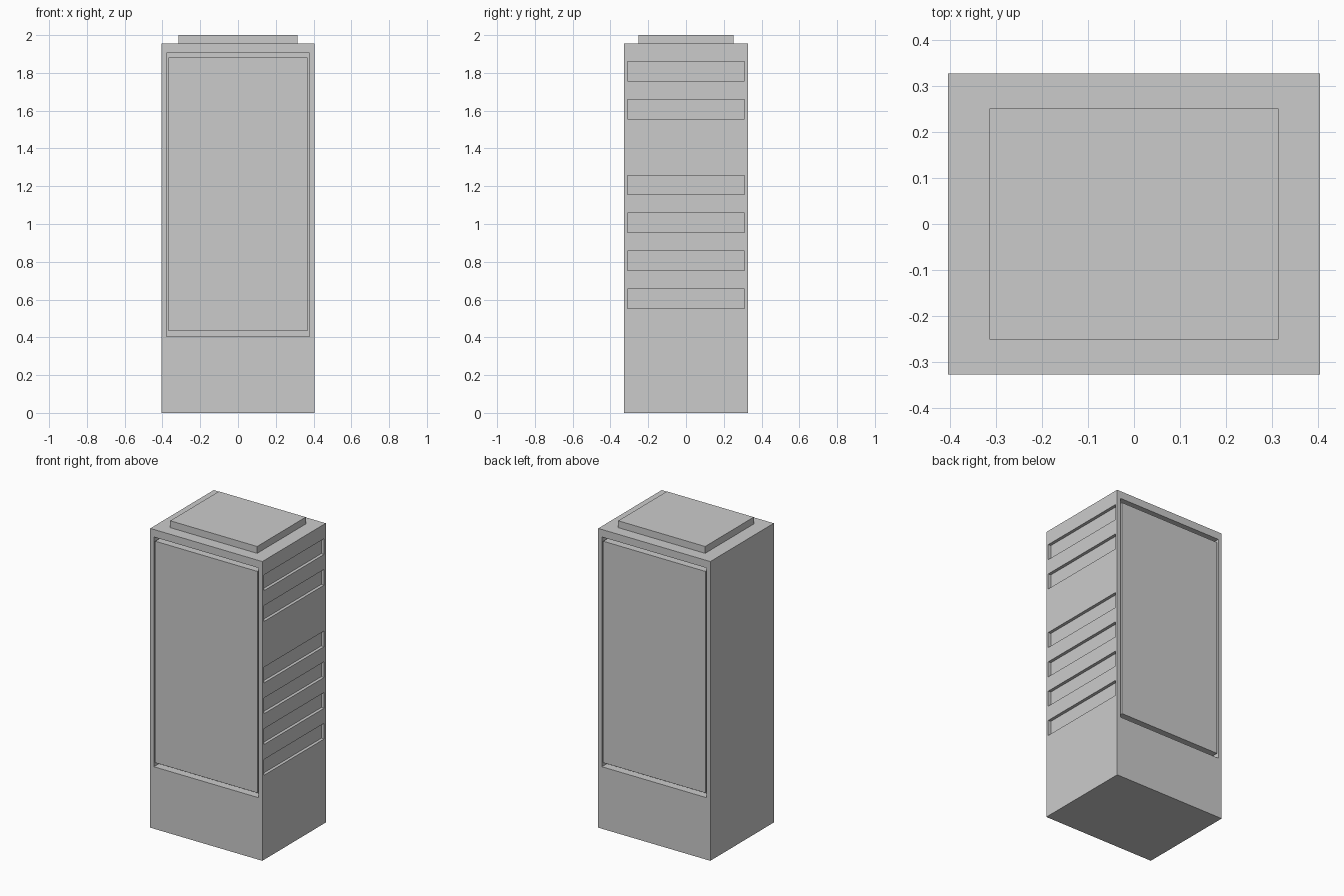
import bpy, bmesh
from mathutils import Matrix, Vector

if "Cube" in bpy.data.objects:
    bpy.data.objects.remove(bpy.data.objects["Cube"])

W, D, H = 0.81, 0.655, 1.955   # main tower body
GROOVE = 0.05                  # depth of the groove round the large panels
SLOT = 0.02                    # depth of the side slots


def boxes(name, bounds):
    """One object made of axis-aligned boxes, each given as (low, high) corners."""
    bm = bmesh.new()
    for lo, hi in bounds:
        lo, hi = Vector(lo), Vector(hi)
        m = Matrix.Translation((lo + hi) / 2) @ Matrix.Diagonal((*(hi - lo), 1))
        bmesh.ops.create_cube(bm, size=1, matrix=m)
    mesh = bpy.data.meshes.new(name)
    bm.to_mesh(mesh)
    bm.free()
    ob = bpy.data.objects.new(name, mesh)
    bpy.context.collection.objects.link(ob)
    return ob


def facade(side, half_x, z0, z1, inner, outer):
    """Box on the front (-1) or back (+1) between two distances from the centre."""
    ys = sorted((side * inner, side * outer))
    return (-half_x, ys[0], z0), (half_x, ys[1], z1)


# Tower body and roof block
body = boxes("tower_body", [((-W / 2, -D / 2, 0), (W / 2, D / 2, H))])
boxes("roof_block", [((-0.314, -0.251, H), (0.314, 0.251, 2.0))])

# Cutters: large recess on front and back, six slots on the right side only
cuts = [facade(s, 0.379, 0.405, 1.906, D / 2 - GROOVE, D / 2 + 0.1) for s in (-1, 1)]
for i in (0, 1, 2, 3, 5, 6):
    z = 0.552 + 0.201 * i
    cuts.append(((W / 2 - SLOT, -0.31, z), (W / 2 + 0.1, 0.31, z + 0.103)))
cutter = boxes("recess_cutter", cuts)
cutter.hide_render = True
cutter.hide_set(True)
mod = body.modifiers.new("recesses", "BOOLEAN")
mod.operation = "DIFFERENCE"
mod.solver = "EXACT"
mod.object = cutter

# Flush panels standing inside the recesses, leaving a narrow groove
for side, name in ((-1, "front_panel"), (1, "back_panel")):
    boxes(name, [facade(side, 0.369, 0.434, 1.881, D / 2 - GROOVE, D / 2)])
